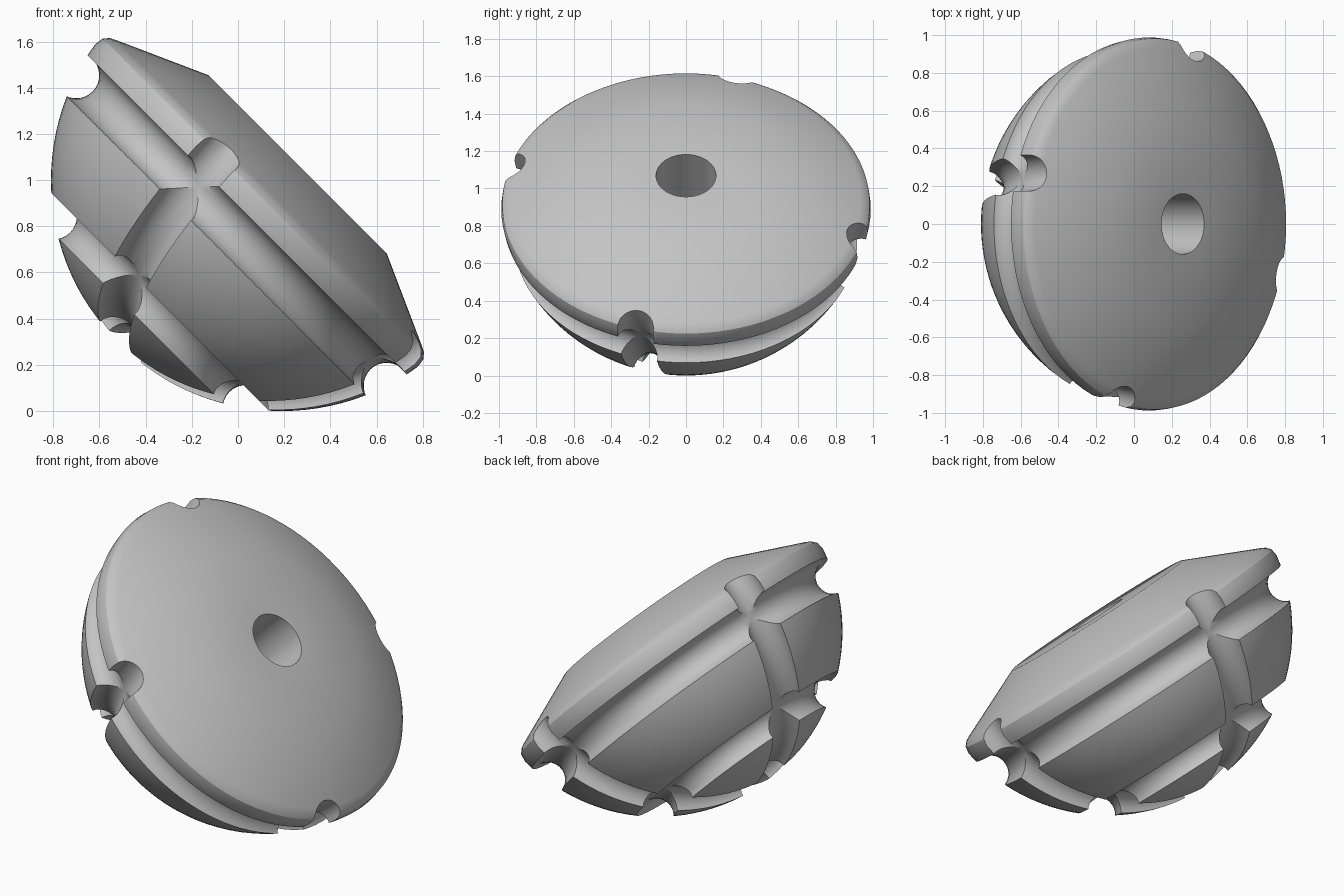
import bpy
import bmesh
from math import radians, sin, cos
from mathutils import Matrix, Vector

if "Cube" in bpy.data.objects:
    bpy.data.objects.remove(bpy.data.objects["Cube"], do_unlink=True)

GROOVE = 0.1        # radius of every round groove
TOP = 0.097         # height of the flat top above the bowl centre


def revolve(name, profile, steps):
    """Spin an (r, z) profile round z into a closed solid."""
    bm = bmesh.new()
    verts = [bm.verts.new((r, 0, z)) for r, z in profile]
    edges = [bm.edges.new(pair) for pair in zip(verts, verts[1:])]
    bmesh.ops.spin(bm, geom=verts + edges, cent=(0, 0, 0), axis=(0, 0, 1),
                   angle=radians(360), steps=steps)
    bmesh.ops.remove_doubles(bm, verts=bm.verts, dist=0.0001)
    bmesh.ops.dissolve_degenerate(bm, edges=bm.edges, dist=0.0001)
    bmesh.ops.recalc_face_normals(bm, faces=bm.faces)
    mesh = bpy.data.meshes.new(name)
    bm.to_mesh(mesh)
    bm.free()
    obj = bpy.data.objects.new(name, mesh)
    bpy.context.collection.objects.link(obj)
    return obj


def ring_cutter(name, radius, height=0.0, rotation=(0, 0, 0)):
    bpy.ops.mesh.primitive_torus_add(
        major_radius=radius, minor_radius=GROOVE, major_segments=90,
        minor_segments=28, location=(0, 0, height), rotation=rotation)
    obj = bpy.context.object
    obj.name = name
    obj.hide_render = True
    return obj


# Round bowl with a bored hole, flat top, sloped shoulder and soft rim
profile = [(0, -0.5), (0.16, -0.5), (0.16, TOP), (0.545, TOP),
           (0.935, -0.078), (0.962, -0.092), (0.982, -0.115)]
profile += [(cos(radians(a)), -sin(radians(a))) for a in range(9, 90, 3)]
profile.append((0, -1))
body = revolve("grooved_bowl", profile, 96)

# Two level grooves and two great-circle grooves that cross at the bottom
cutters = []
for lat in (18, 54):
    cutters.append(ring_cutter("level_groove_cutter", cos(radians(lat)),
                               -sin(radians(lat))))
for turn in (74, 164):
    cutters.append(ring_cutter("upright_groove_cutter", 1.0,
                               rotation=(radians(90), 0, radians(turn))))

bpy.ops.object.select_all(action="DESELECT")
bpy.context.view_layer.objects.active = body
body.select_set(True)
for cutter in cutters:
    mod = body.modifiers.new("groove", "BOOLEAN")
    mod.operation = "DIFFERENCE"
    mod.solver = "EXACT"
    mod.object = cutter
    bpy.ops.object.modifier_apply(modifier=mod.name)
for cutter in cutters:
    bpy.data.objects.remove(cutter, do_unlink=True)

# Tip the bowl over and set it on the ground
body.data.transform(Matrix.Translation(Vector((0.19, 0, 1.0)))
                    @ Matrix.Rotation(radians(45), 4, "Y"))

# Plain grey finish
grey = bpy.data.materials.new("plain_grey")
grey.use_nodes = True
colour = (0.55, 0.55, 0.55, 1)
grey.diffuse_color = colour
grey.node_tree.nodes["Principled BSDF"].inputs["Base Color"].default_value = colour
body.data.materials.clear()
body.data.materials.append(grey)
for face in body.data.polygons:
    face.material_index = 0

body.select_set(True)
bpy.context.view_layer.objects.active = body
bpy.ops.object.shade_smooth_by_angle(angle=radians(30))
